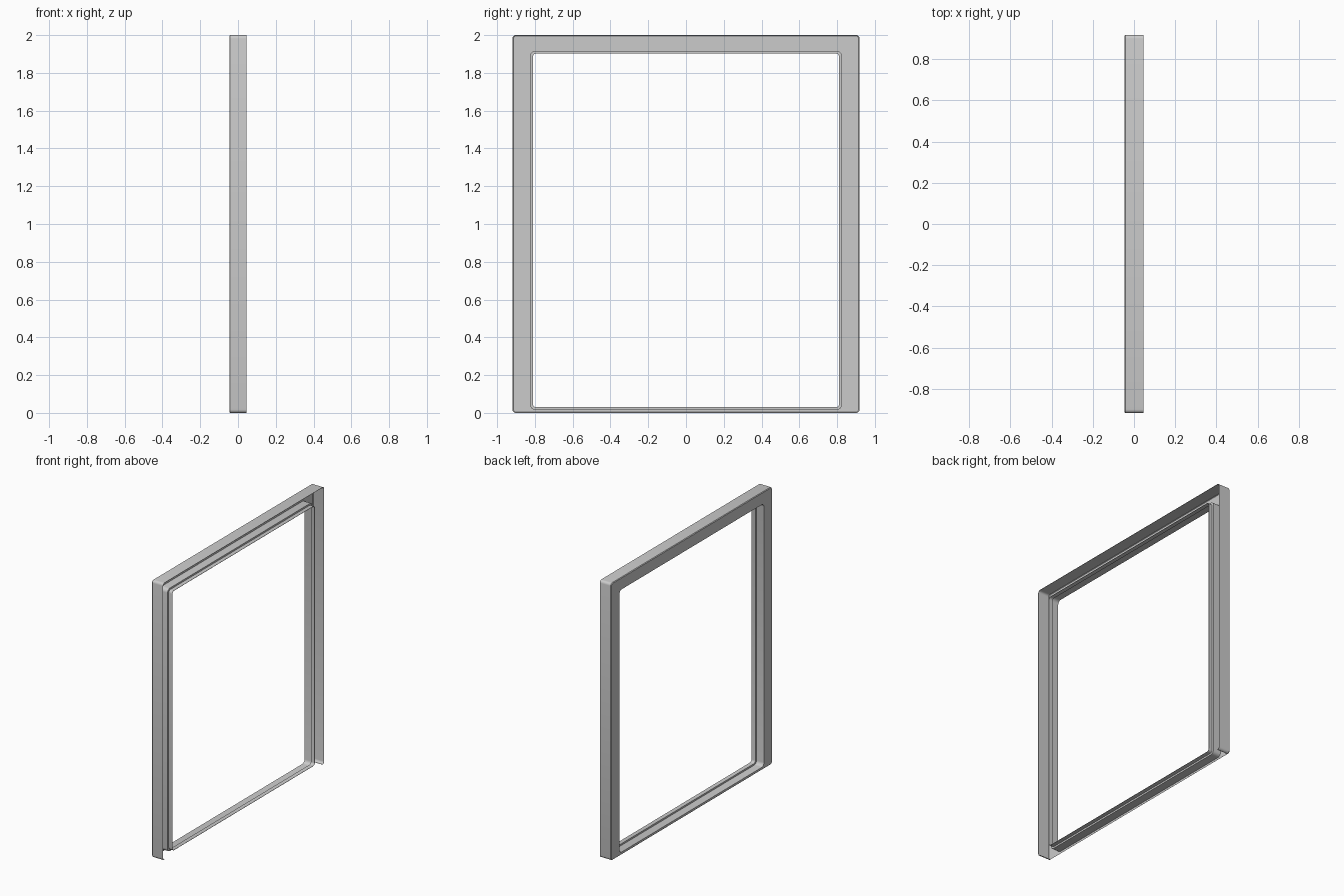
import bpy, bmesh, math

if "Cube" in bpy.data.objects:
    bpy.data.objects.remove(bpy.data.objects["Cube"], do_unlink=True)

SEGS = 4            # facets in each rounded corner
PER = SEGS + 1


def grey_material():
    mat = bpy.data.materials.new("plain_grey")
    mat.use_nodes = True
    colour = (0.6, 0.6, 0.6, 1)
    mat.diffuse_color = colour
    mat.node_tree.nodes["Principled BSDF"].inputs["Base Color"].default_value = colour
    return mat


def rounded_loop(bm, x, half, low, high, radius):
    """Rounded rectangle in the yz plane, starting at the upper +y corner."""
    corners = [(half - radius, high - radius), (radius - half, high - radius),
               (radius - half, low + radius), (half - radius, low + radius)]
    loop = []
    for c, (y, z) in enumerate(corners):
        for s in range(PER):
            a = math.pi / 2 * (c + s / SEGS)
            loop.append(bm.verts.new((x, y + radius * math.cos(a), z + radius * math.sin(a))))
    return loop


# Profile rings: depth, half width, bottom, top, corner radius
rings = [
    (0.045, 0.918, 0.0, 2.0, 0.018),        # open edge of the outer wall
    (-0.041, 0.918, 0.0, 2.0, 0.018),
    (-0.045, 0.914, 0.004, 1.996, 0.014),   # eased edge of the face panel
    (-0.045, 0.825, 0.018, 1.915, 0.026),   # inner edge of the face panel
    (0.015, 0.825, 0.018, 1.915, 0.026),    # reveal
    (0.015, 0.812, 0.030, 1.903, 0.018),    # stop ledge
    (0.045, 0.812, 0.030, 1.903, 0.018),    # inner lip
]

# Pressed sheet frame, with the outer wall left open along the bottom
bm = bmesh.new()
loops = [rounded_loop(bm, *r) for r in rings]
count = len(loops[0])
bottom_run = 3 * PER - 1
for k, (a, b) in enumerate(zip(loops, loops[1:])):
    for i in range(count):
        if k == 0 and i == bottom_run:
            continue
        j = (i + 1) % count
        bm.faces.new((a[i], a[j], b[j], b[i]))
bmesh.ops.recalc_face_normals(bm, faces=bm.faces)

mesh = bpy.data.meshes.new("window_frame")
bm.to_mesh(mesh)
bm.free()
frame = bpy.data.objects.new("window_frame", mesh)
bpy.context.collection.objects.link(frame)
mesh.materials.append(grey_material())

# Thin sheet thickness
solid = frame.modifiers.new("sheet_thickness", "SOLIDIFY")
solid.thickness = 0.002
solid.offset = 0
bpy.ops.object.select_all(action="DESELECT")
frame.select_set(True)
bpy.context.view_layer.objects.active = frame
bpy.ops.object.modifier_apply(modifier=solid.name)
bpy.ops.object.shade_smooth_by_angle(angle=math.radians(30))
